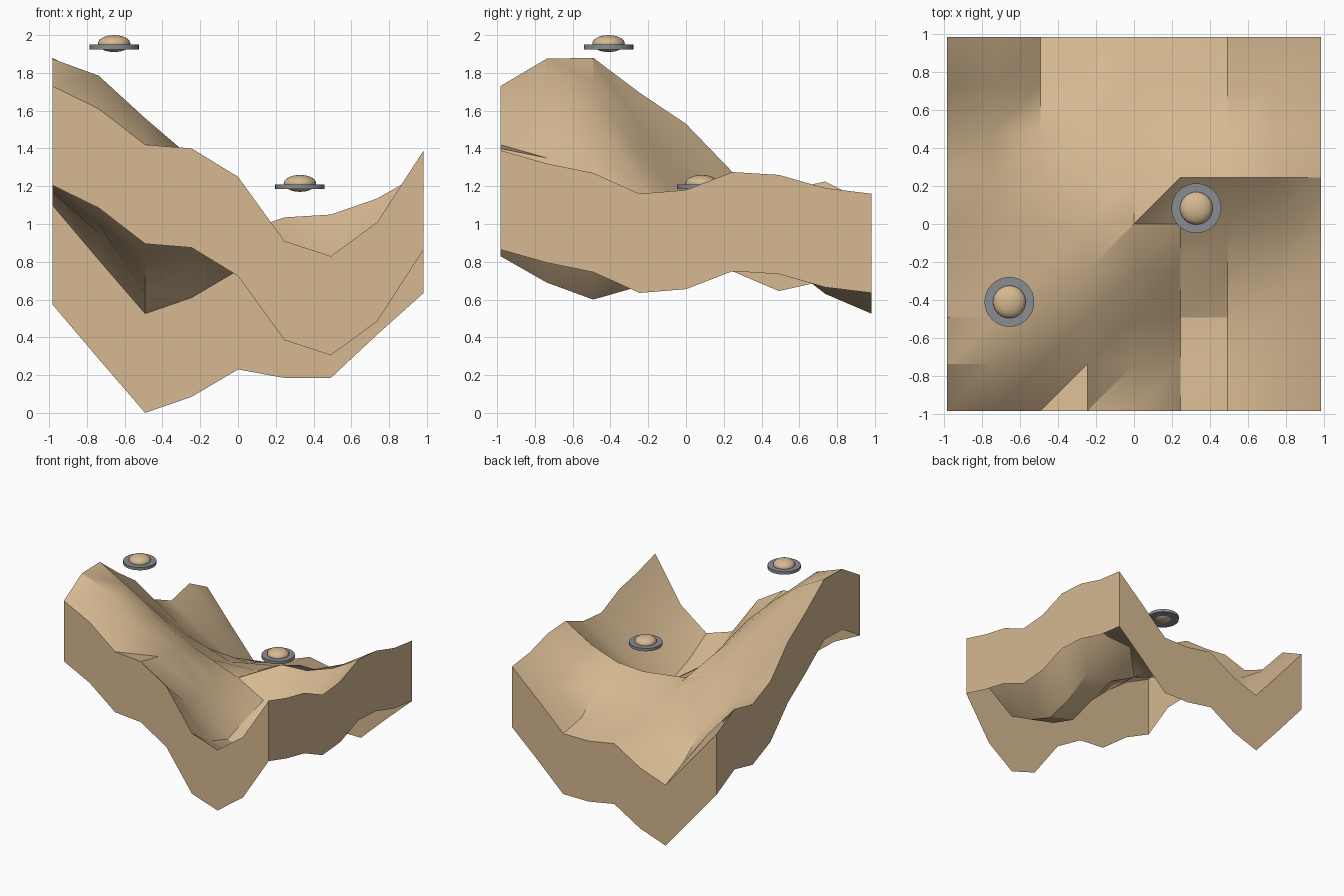
import bpy
import bmesh
from mathutils import Matrix, Vector

cube = bpy.data.objects.get("Cube")
if cube:
    bpy.data.objects.remove(cube, do_unlink=True)


def make_material(name, colour):
    material = bpy.data.materials.new(name)
    material.use_nodes = True
    material.diffuse_color = (*colour, 1)
    shader = next(n for n in material.node_tree.nodes if n.type == "BSDF_PRINCIPLED")
    shader.inputs["Base Color"].default_value = (*colour, 1)
    return material


def finish(bm, name, material, angle=0.52):
    """Turn a bmesh into a smooth shaded object that keeps its sharp edges."""
    mesh = bpy.data.meshes.new(name)
    bm.to_mesh(mesh)
    bm.free()
    mesh.materials.append(material)
    obj = bpy.data.objects.new(name, mesh)
    bpy.context.scene.collection.objects.link(obj)
    bpy.ops.object.select_all(action="DESELECT")
    obj.select_set(True)
    bpy.context.view_layer.objects.active = obj
    bpy.ops.object.shade_smooth_by_angle(angle=angle)
    return obj


sand = make_material("sand tan", (0.67, 0.485, 0.285))
steel = make_material("steel grey", (0.25, 0.265, 0.285))

# Terrain heights in hundredths, one row per step from front to back
HEIGHTS = [
    (173, 161, 142, 140, 125, 91, 83, 101, 139),
    (187.5, 178.5, 156, 135, 103, 75, 69, 93, 132),
    (188, 175, 156, 133, 99, 67, 60, 85, 127),
    (169.5, 152, 138, 124, 97, 75, 67, 81, 116),
    (153, 132, 119, 104, 95, 82, 82, 91, 118),
    (127.5, 112, 99, 93, 92, 103.5, 105, 113.5, 127.5),
    (117, 100, 82, 83, 87, 94, 94, 109, 126),
    (122.5, 95, 63, 74, 80, 79, 75, 97, 119),
    (110, 81, 52.5, 61, 75.5, 71, 71, 94, 116),
]
HALF_WIDTH = 0.983
SKIRT_DEPTH = 0.525


def build_terrain():
    bm = bmesh.new()
    count = len(HEIGHTS)
    step = 2 * HALF_WIDTH / (count - 1)
    grid = [
        [bm.verts.new((i * step - HALF_WIDTH, j * step - HALF_WIDTH, height / 100))
         for i, height in enumerate(row)]
        for j, row in enumerate(HEIGHTS)
    ]
    # Each cell is split from its front left to its back right corner
    for j in range(count - 1):
        for i in range(count - 1):
            a, b = grid[j][i], grid[j][i + 1]
            c, d = grid[j + 1][i + 1], grid[j + 1][i]
            bm.faces.new((a, b, c))
            bm.faces.new((a, c, d))
    # Hanging side walls, open underneath
    border = [edge for edge in bm.edges if edge.is_boundary]
    walls = bmesh.ops.extrude_edge_only(bm, edges=border)["geom"]
    lower = [item for item in walls if isinstance(item, bmesh.types.BMVert)]
    bmesh.ops.translate(bm, verts=lower, vec=(0, 0, -SKIRT_DEPTH))
    bm.normal_update()
    for face in bm.faces:
        centre = face.calc_center_median()
        outward = Vector((0, 0, 1))
        if abs(face.normal.z) < 0.001:
            outward = Vector((centre.x, centre.y, 0))
        if face.normal.dot(outward) < 0:
            face.normal_flip()
    return finish(bm, "terrain", sand)


def build_saucer(label, x, y, z):
    # Flat disc
    bm = bmesh.new()
    bmesh.ops.create_cone(
        bm, cap_ends=True, segments=32, radius1=0.131, radius2=0.131, depth=0.025,
        matrix=Matrix.Translation((x, y, z - 0.018)),
    )
    finish(bm, label + "_saucer_disc", steel)
    # Squashed dome that also bulges below the disc
    bm = bmesh.new()
    bmesh.ops.create_uvsphere(
        bm, u_segments=32, v_segments=16, radius=0.086,
        matrix=Matrix.Translation((x, y, z)) @ Matrix.Diagonal((1, 1, 0.52, 1)),
    )
    finish(bm, label + "_saucer_dome", sand)


build_terrain()
build_saucer("high", -0.656, -0.41, 1.955)
build_saucer("low", 0.328, 0.083, 1.215)
